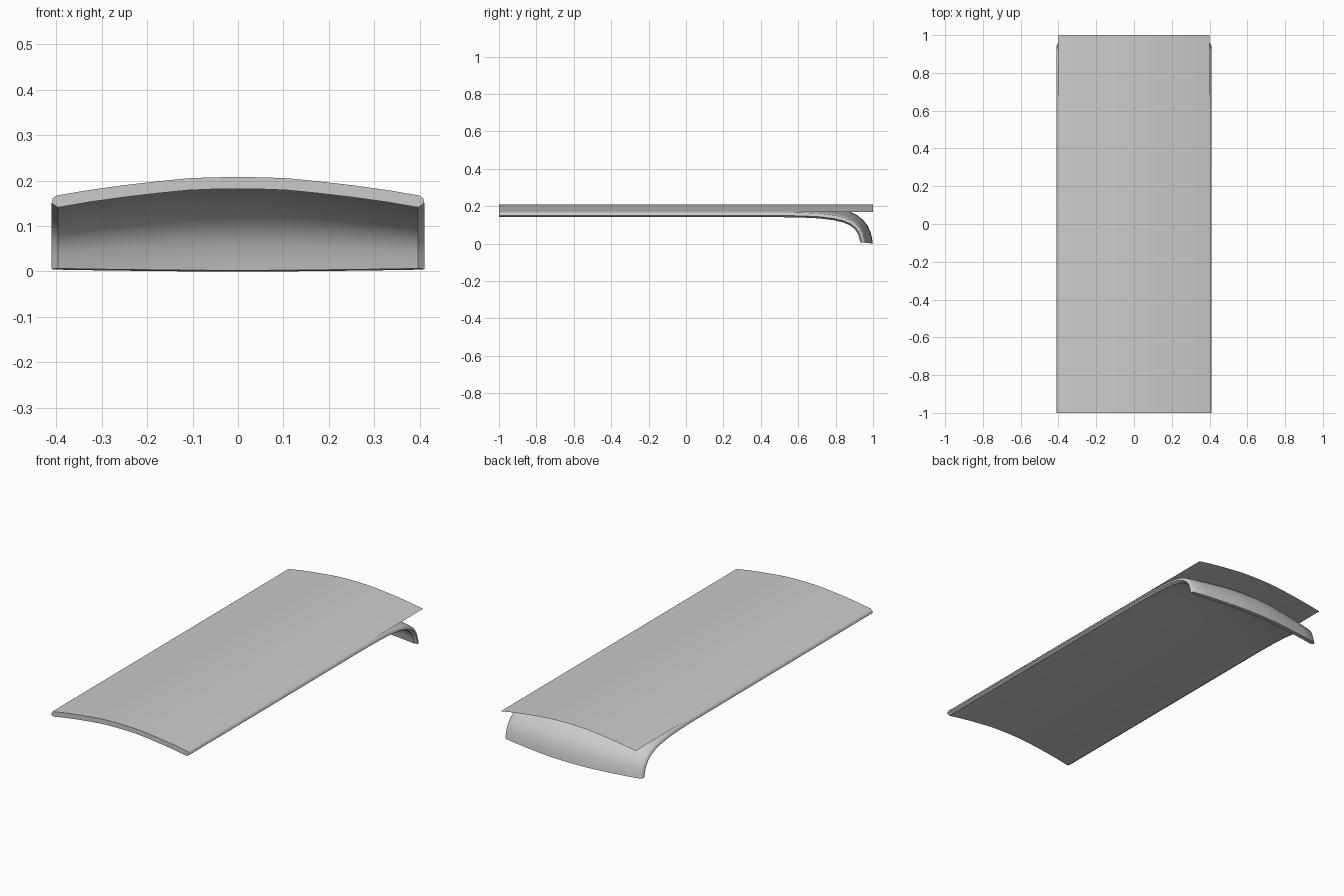
import bpy, bmesh
from mathutils import Vector

if "Cube" in bpy.data.objects:
    bpy.data.objects.remove(bpy.data.objects["Cube"])


def loft(name, rings, closed):
    """Skin a list of cross-section rings, capping closed ones."""
    bm = bmesh.new()
    vs = [[bm.verts.new(p) for p in ring] for ring in rings]
    n = len(vs[0])
    for a, b in zip(vs, vs[1:]):
        for i in range(n if closed else n - 1):
            j = (i + 1) % n
            bm.faces.new((a[i], a[j], b[j], b[i]))
    if closed:
        # caps as quad strips between the top and underside rows
        for ring in (vs[0], vs[-1]):
            for i in range(n // 2 - 1):
                a, b, c, d = ring[i], ring[i + 1], ring[n - 2 - i], ring[n - 1 - i]
                bm.faces.new((a, b, c, d))
        bmesh.ops.recalc_face_normals(bm, faces=bm.faces)
    me = bpy.data.meshes.new(name)
    bm.to_mesh(me)
    bm.free()
    ob = bpy.data.objects.new(name, me)
    bpy.context.collection.objects.link(ob)
    bpy.ops.object.select_all(action='DESELECT')
    ob.select_set(True)
    bpy.context.view_layer.objects.active = ob
    bpy.ops.object.shade_smooth_by_angle(angle=0.7)
    return ob


# Arched cross-section: (x, offset from the crown), right half
arch = [(0, 0), (0.06, -0.001), (0.11, -0.003), (0.18, -0.010), (0.25, -0.018),
        (0.33, -0.029), (0.40, -0.041)]


def mirrored(half):
    return [(-x, h) for x, h in reversed(half[1:])] + half


# Thin arched top sheet, running flat over the whole length
sheet = [[(x, y, 0.21 + h) for x, h in mirrored(arch)] for y in (1, -1)]
loft("top_sheet", sheet, False)

# Thick slab below it: same arch with thickness and softened side edges
top = mirrored(arch + [(0.408, -0.048)])
under = mirrored([(x * 0.99, h - 0.026) for x, h in arch] + [(0.41, -0.058)])
section = top + under[::-1]

# Centre line of the slab: flat, then rolling down into the end lip (y, z)
path = [(-1, 0.208), (0, 0.208), (0.5, 0.208), (0.62, 0.206), (0.72, 0.201),
        (0.80, 0.191), (0.86, 0.177), (0.91, 0.155), (0.945, 0.128),
        (0.97, 0.097), (0.985, 0.065), (0.994, 0.033), (0.999, 0.0)]
rings = []
for i, (y, z) in enumerate(path):
    a, b = path[max(i - 1, 0)], path[min(i + 1, len(path) - 1)]
    t = Vector((b[0] - a[0], b[1] - a[1])).normalized()
    ny, nz = -t.y, t.x
    if i == len(path) - 1:
        ny, nz = 1, -0.1   # lip end rises slightly toward the sides
    rings.append([(x, y + h * ny, max(z + h * nz, 0)) for x, h in section])
loft("slab_with_lip", rings, True)
